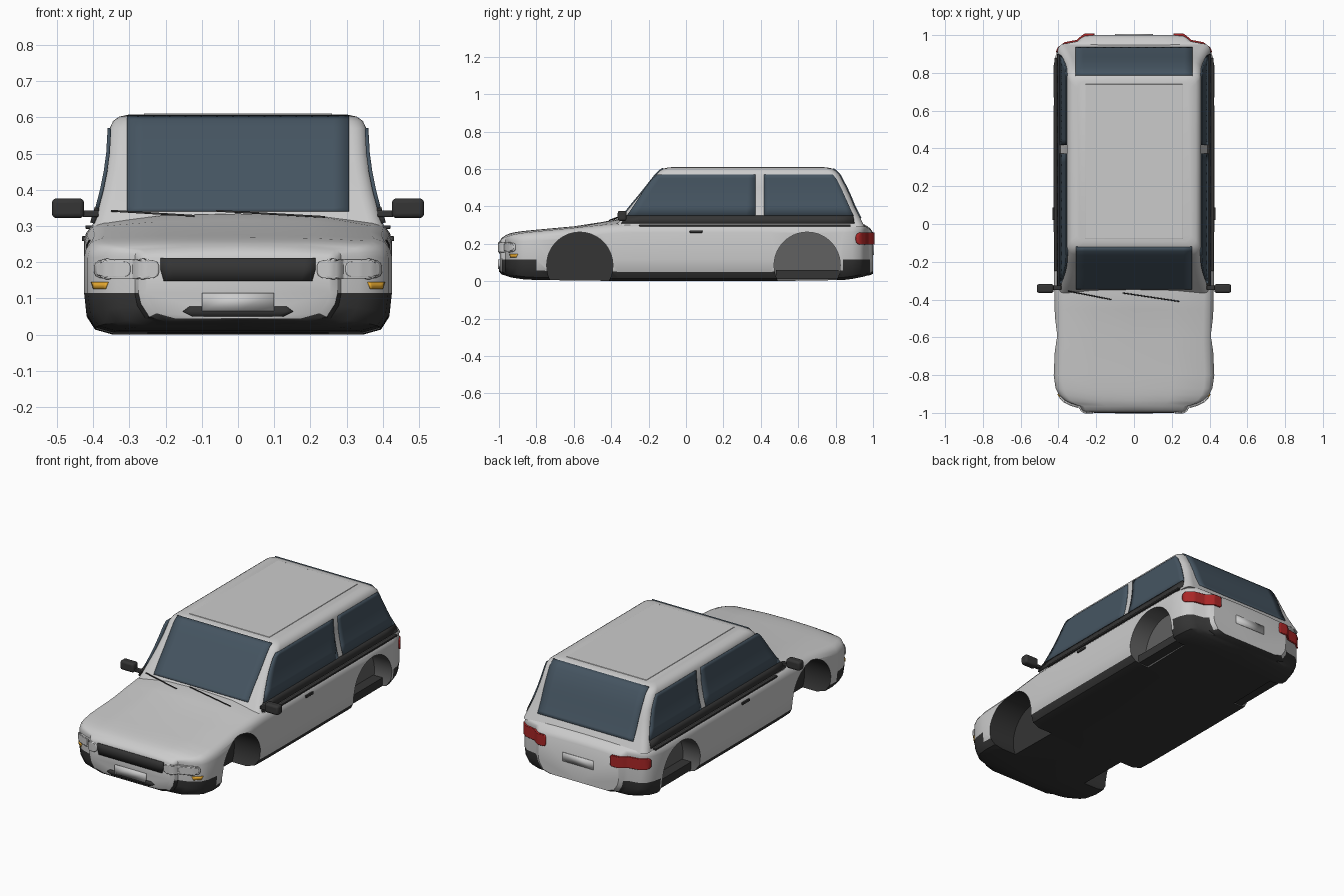
import bpy, bmesh, math
from mathutils import Vector

if "Cube" in bpy.data.objects:
    bpy.data.objects.remove(bpy.data.objects["Cube"])


def material(name, rgb):
    m = bpy.data.materials.new(name)
    m.diffuse_color = (*rgb, 1)
    m.use_nodes = True
    m.node_tree.nodes["Principled BSDF"].inputs["Base Color"].default_value = m.diffuse_color
    return m


paint = material("paint", (0.8, 0.8, 0.8))
dark = material("dark_plastic", (0.035, 0.035, 0.035))
grey = material("well_grey", (0.12, 0.12, 0.12))
glass = material("glass", (0.06, 0.09, 0.12))
red = material("red_lens", (0.4, 0.02, 0.02))
amber = material("amber_lens", (0.8, 0.4, 0.03))


def interp(t, pts):
    pts = sorted(pts)
    if t <= pts[0][0]:
        return pts[0][1]
    for (a, p), (b, q) in zip(pts, pts[1:]):
        if t <= b:
            return p + (q - p) * (t - a) / (b - a)
    return pts[-1][1]


def make(name, bm, mat=None, mirror=False, thick=0, bevel=0):
    bmesh.ops.recalc_face_normals(bm, faces=bm.faces)
    me = bpy.data.meshes.new(name)
    bm.to_mesh(me)
    bm.free()
    ob = bpy.data.objects.new(name, me)
    bpy.context.collection.objects.link(ob)
    if mat:
        me.materials.append(mat)
    if thick:
        s = ob.modifiers.new("thickness", 'SOLIDIFY')
        s.thickness, s.offset = thick, 0
    if bevel:
        b = ob.modifiers.new("bevel", 'BEVEL')
        b.width, b.segments = bevel, 3
    if mirror:
        ob.modifiers.new("mirror", 'MIRROR').use_clip = False
    return ob


def smooth(ob, angle=35):
    bpy.ops.object.select_all(action='DESELECT')
    ob.select_set(True)
    bpy.context.view_layer.objects.active = ob
    bpy.ops.object.shade_smooth_by_angle(angle=math.radians(angle))


def loft(rings):
    bm = bmesh.new()
    rows = [[bm.verts.new(p) for p in r] for r in rings]
    n = len(rows[0])
    for a, b in zip(rows, rows[1:]):
        for i in range(n):
            j = (i + 1) % n
            bm.faces.new((a[i], a[j], b[j], b[i]))
    bm.faces.new(rows[0])
    bm.faces.new(rows[-1])
    return bm


def patch(name, rows, place, mat, n=14, mirror=False, thick=0.01):
    """Panel laid on a surface: rows of (z, start, end), place(u, z) gives the point."""
    bm = bmesh.new()
    g = [[bm.verts.new(place(a + (b - a) * i / n, z)) for i in range(n + 1)] for z, a, b in rows]
    for r, s in zip(g, g[1:]):
        for i in range(n):
            bm.faces.new((r[i], r[i + 1], s[i + 1], s[i]))
    ob = make(name, bm, mat, mirror, thick)
    smooth(ob)
    return ob


def box(name, lo, hi, mat=None, mirror=False, bevel=0):
    bm = bmesh.new()
    bmesh.ops.create_cube(bm, size=1)
    for v in bm.verts:
        v.co = Vector(((lo[k] + hi[k]) / 2 + v.co[k] * (hi[k] - lo[k]) for k in range(3)))
    ob = make(name, bm, mat, mirror, 0, bevel)
    smooth(ob)
    return ob


# Lower body: y, half width, bottom, shoulder height, centre height, shoulder radius
stations = [
    (-0.995, .255, .045, .212, .215, .012), (-0.985, .275, .035, .225, .232, .018),
    (-0.965, .285, .030, .235, .245, .02), (-0.95, .335, .025, .24, .252, .025),
    (-0.935, .365, .02, .246, .257, .03), (-0.905, .398, .015, .252, .263, .04),
    (-0.87, .415, .01, .258, .268, .045), (-0.80, .425, .006, .266, .275, .05),
    (-0.60, .416, .004, .285, .293, .05), (-0.45, .42, .002, .30, .316, .05),
    (-0.36, .422, 0, .308, .334, .05), (-0.28, .424, 0, .31, .33, .05),
    (0.0, .425, 0, .31, .31, .05), (0.45, .425, 0, .31, .31, .05),
    (0.84, .425, .006, .31, .31, .05), (0.89, .415, .012, .307, .31, .045),
    (0.93, .398, .02, .302, .308, .035), (0.955, .365, .025, .296, .302, .025),
    (0.967, .30, .03, .288, .295, .02), (0.985, .28, .032, .275, .282, .018),
    (1.0, .26, .04, .255, .26, .012)]


def section(y, w, zb, zs, zc, r):
    h = [(0, zb), (w - .08, zb), (w - .03, zb + .014), (w - .007, zb + .05), (w, .115),
         (w, zs - r), (w - .1 * r, zs - .6 * r), (w - .4 * r, zs - .2 * r), (w - r, zs),
         (w * .5, zs + (zc - zs) * .8), (0, zc)]
    return [(x, y, z) for x, z in h + [(-x, z) for x, z in h[-2:0:-1]]]


body = make("lower_body", loft([section(*s) for s in stations]), paint)
body.data.materials.append(dark)
for p in body.data.polygons:
    c = p.center
    corner = c.z < .11 and abs(c.x) > .25 and (c.y < -.83 or c.y > .85) and abs(p.normal.z) < .9
    if p.normal.z < -.4 or (corner and abs(c.y) < .99):
        p.material_index = 1

# Wheel arches
for y, inner, mat in ((-.568, .25, dark), (.648, .31, grey)):
    for side in (-1, 1):
        ring = [(y + .177 * math.cos(k * math.pi / 28), .085 + .177 * math.sin(k * math.pi / 28)) for k in range(56)]
        cut = make("arch_cutter", loft([[(side * x, a, b) for a, b in ring] for x in (inner, .6)]), mat)
        m = body.modifiers.new("arch", 'BOOLEAN')
        m.operation, m.object, m.solver = 'DIFFERENCE', cut, 'EXACT'
        m.material_mode = 'TRANSFER'
        bpy.context.view_layer.objects.active = body
        bpy.ops.object.modifier_apply(modifier=m.name)
        bpy.data.objects.remove(cut)
smooth(body)
box("rear_well_floor", (.25, .48, .012), (.37, .815, .06), dark, True)

# Cabin: z, half width, front y, rear y
levels = [(.29, .405, -.38, .955), (.31, .40, -.365, .945), (.35, .388, -.335, .925),
          (.40, .375, -.297, .90), (.45, .365, -.255, .88), (.50, .358, -.215, .857),
          (.57, .354, -.16, .82), (.59, .345, -.14, .80), (.602, .328, -.12, .782),
          (.608, .30, -.095, .755)]


def outline(z, w, yf, yr, r=.04):
    pts = []
    for q, (cx, cy) in enumerate(((w - r, yr - r), (r - w, yr - r), (r - w, yf + r), (w - r, yf + r))):
        for k in range(6):
            a = (q + k / 5) * math.pi / 2
            pts.append((cx + r * math.cos(a), cy + r * math.sin(a), z))
    return pts


smooth(make("cabin", loft([outline(*l) for l in levels]), paint))
box("roof_crown", (-.26, -.08, .595), (.26, .74, .611), paint, bevel=.003)


def column(k):
    return [(l[0], l[k]) for l in levels]


def on_side(y, z):
    return (interp(z, column(1)) + .001, y, z)


def on_screen(x, z):
    return (x, interp(z, column(2)) - .001, z)


def on_tailgate(x, z):
    return (x, interp(z, column(3)) + .001, z)


# Glass and belt trim
patch("windscreen", [(z, -.306, .306) for z in (.34, .35, .40, .45, .50, .57, .59, .602)], on_screen, glass)
patch("rear_window", [(z, -.31, .31) for z in (.335, .35, .40, .45, .50, .57, .59, .60)], on_tailgate, glass)
zs = (.35, .40, .45, .50, .55, .57)
patch("front_side_window", [(z, interp(z, [(.35, -.315), (.54, -.19), (.57, -.155)]), .372) for z in zs],
      on_side, glass, mirror=True)
patch("rear_side_window", [(z, .418, interp(z, [(.35, .895), (.54, .81), (.57, .785)])) for z in zs],
      on_side, glass, mirror=True)
patch("belt_trim", [(.308, -.345, .90), (.33, -.335, .898), (.35, -.315, .892)], on_side, dark,
      mirror=True, thick=.014)
box("waist_strip", (.395, -.25, .292), (.421, .88, .302), dark, True, .002)

# Nose and tail panels follow the plan outline
nose = [(s[1], s[0]) for s in stations[:8]]
tail = [(s[1], s[0]) for s in stations[14:]]


def on_nose(x, z):
    return (x, interp(abs(x), nose) - .001, z)


def on_tail(x, z):
    return (x, interp(abs(x), tail) + .001, z)


def capsule(z0, z1, a, b, r):
    rows = []
    for k in range(9):
        t = -math.cos(k * math.pi / 8)
        d = r * (1 - math.sqrt(max(0, 1 - t ** 4)))
        rows.append(((z0 + z1) / 2 + t * (z1 - z0) / 2, a + d, b - d))
    return rows


patch("grille", [(.148, -.205, .205), (.18, -.214, .214), (.212, -.214, .214)], on_nose, dark)
patch("headlight", capsule(.155, .207, .218, .392, .03), on_nose, paint, 28, True, .016)
patch("headlight_lens", capsule(.16, .202, .295, .386, .02), on_nose, None, 20, True, .022)
patch("turn_signal", [(.126, .365, .396), (.145, .358, .402)], on_nose, amber, 8, True)
patch("lower_intake", [(.05, -.125, .125), (.064, -.153, .153), (.077, -.135, .135)], on_nose, dark)
patch("front_plate", [(.065, -.1, .1), (.115, -.1, .1)], on_nose, paint, 2, thick=.016)
patch("rear_plate", [(.14, -.1, .1), (.19, -.1, .1)], on_tail, paint, 2, thick=.008)
patch("tail_light", capsule(.195, .26, .21, .408, .012), on_tail, red, 28, True, .014)

# Door handles and mirrors
box("door_handle", (.415, .02, .258), (.431, .088, .272), dark, True, .003)
box("mirror_housing", (.425, -.365, .322), (.514, -.318, .376), dark, True, .012)
box("mirror_arm", (.385, -.35, .325), (.43, -.325, .343), dark, True, .004)


# Wipers
def wiper(name, a, b):
    cu = bpy.data.curves.new(name, 'CURVE')
    cu.dimensions, cu.bevel_depth, cu.bevel_resolution = '3D', .003, 1
    sp = cu.splines.new('POLY')
    sp.points.add(1)
    sp.points[0].co, sp.points[1].co = (*a, 1), (*b, 1)
    cu.materials.append(dark)
    bpy.context.collection.objects.link(bpy.data.objects.new(name, cu))


wiper("wiper_left", (-.35, -.355, .342), (-.12, -.40, .328))
wiper("wiper_right", (-.06, -.365, .342), (.24, -.41, .325))
